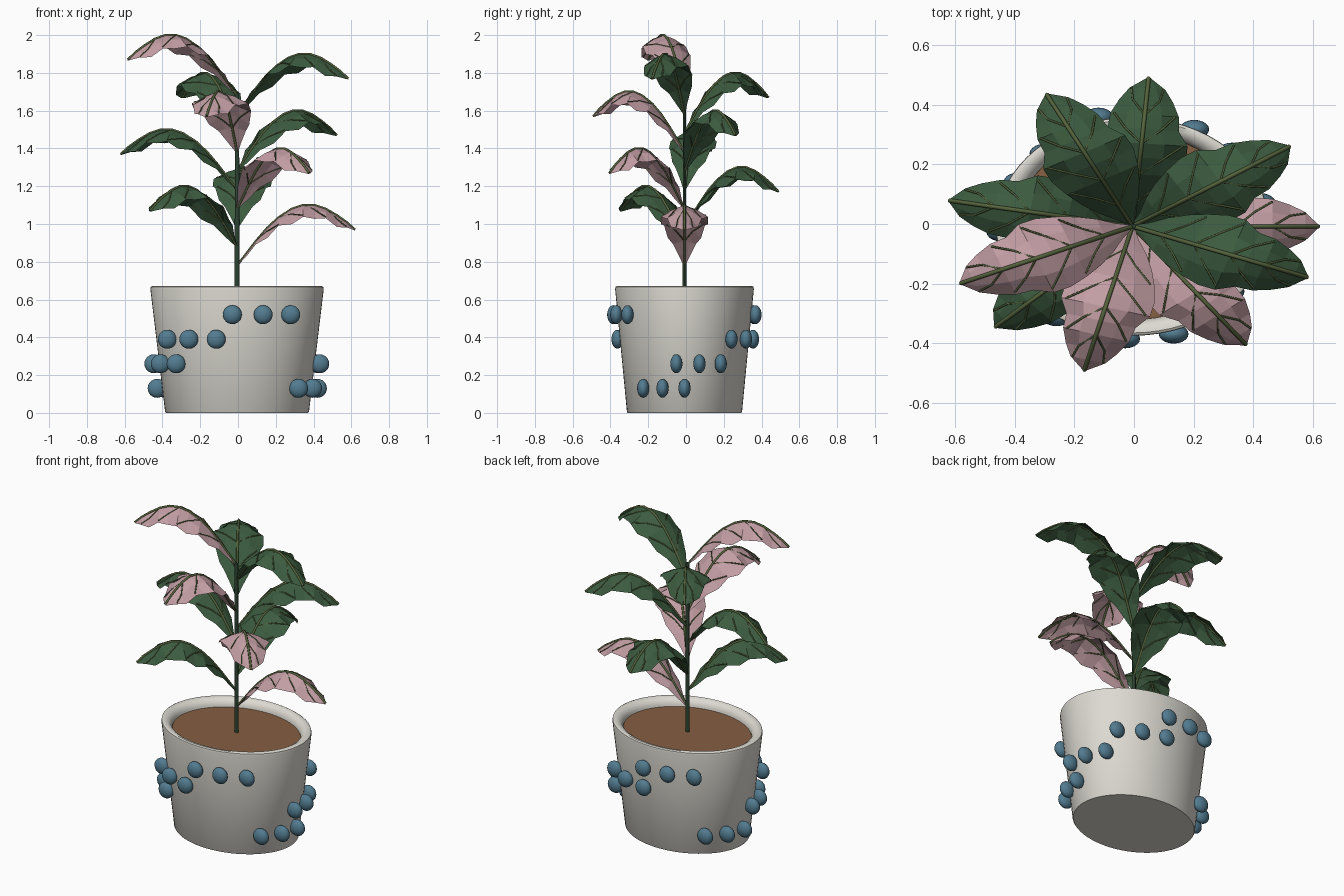
import bpy, bmesh, math
from mathutils import Vector

if "Cube" in bpy.data.objects:
    bpy.data.objects.remove(bpy.data.objects["Cube"], do_unlink=True)

CENTRE = Vector((-0.005, -0.008, 0))
SQUASH = 0.8  # everything is oval: narrower front to back


def material(name, rgb):
    m = bpy.data.materials.new(name)
    m.use_nodes = True
    m.diffuse_color = (*rgb, 1)
    m.node_tree.nodes["Principled BSDF"].inputs["Base Color"].default_value = (*rgb, 1)
    return m


POT = material("pale_ceramic", (0.72, 0.70, 0.64))
SOIL = material("brown_soil", (0.24, 0.115, 0.055))
BEAD = material("blue_glaze", (0.085, 0.20, 0.28))
GREEN = material("leaf_green", (0.045, 0.105, 0.05))
PINK = material("leaf_pink", (0.54, 0.34, 0.37))
STEM = material("stem_green", (0.025, 0.055, 0.03))
VEIN = material("vein_olive", (0.09, 0.125, 0.045))


def polar(radius, angle, z, side=0.0):
    """Point at a radius and angle, shifted sideways, on the oval plan."""
    c, s = math.cos(angle), math.sin(angle)
    return CENTRE + Vector((radius * c - side * s, SQUASH * (radius * s + side * c), z))


def add_object(name, bm, mat, smooth=False):
    bmesh.ops.recalc_face_normals(bm, faces=bm.faces) if smooth else None
    mesh = bpy.data.meshes.new(name)
    bm.to_mesh(mesh)
    bm.free()
    mesh.materials.append(mat)
    ob = bpy.data.objects.new(name, mesh)
    bpy.context.collection.objects.link(ob)
    if smooth:
        bpy.ops.object.select_all(action='DESELECT')
        ob.select_set(True)
        bpy.context.view_layer.objects.active = ob
        bpy.ops.object.shade_smooth_by_angle(angle=math.radians(40))
    return ob


def lathe(name, profile, mat, steps=64):
    bm = bmesh.new()
    rings = []
    for r, z in profile:
        count = steps if r > 0 else 1
        rings.append([bm.verts.new(polar(r, 2 * math.pi * k / steps, z)) for k in range(count)])
    for a, b in zip(rings, rings[1:]):
        for k in range(steps):
            n = (k + 1) % steps
            quad = [a[k % len(a)], a[n % len(a)], b[n % len(b)], b[k % len(b)]]
            bm.faces.new(list(dict.fromkeys(quad)))
    return add_object(name, bm, mat, smooth=True)


def tubes(name, paths, radius, mat):
    cu = bpy.data.curves.new(name, 'CURVE')
    cu.dimensions = '3D'
    cu.bevel_depth = radius
    cu.bevel_resolution = 1
    cu.use_fill_caps = True
    for path in paths:
        sp = cu.splines.new('POLY')
        sp.points.add(len(path) - 1)
        for p, co in zip(sp.points, path):
            p.co = (*co, 1)
    cu.materials.append(mat)
    ob = bpy.data.objects.new(name, cu)
    bpy.context.collection.objects.link(ob)
    return ob


# Pot with a rounded rim, and the soil inside it
lathe("pot", [(0, 0), (0.376, 0), (0.381, 0.006), (0.459, 0.655), (0.457, 0.667),
              (0.447, 0.672), (0.425, 0.669), (0.405, 0.657), (0.392, 0.635),
              (0.388, 0.58), (0, 0.58)], POT)
lathe("soil", [(0, 0.622), (0.391, 0.622)], SOIL)

# Beads: two strands climbing around the pot, three beads in each step
bm = bmesh.new()
for row, starts in enumerate([(-40, 134), (-7, 183), (43, 216), (84, 267)]):
    z = 0.13 * (row + 1)
    for start in starts:
        for k in range(3):
            centre = polar(0.38 + 0.12 * z + 0.03, math.radians(start + 20 * k), z)
            new = bmesh.ops.create_uvsphere(bm, u_segments=20, v_segments=12, radius=0.05)
            for v in new["verts"]:
                v.co = centre + Vector((v.co.x, v.co.y * 0.64, v.co.z))
add_object("pot_beads", bm, BEAD, smooth=True)

# Stem
lathe("stem", [(0, 0.6), (0.013, 0.6), (0.011, 1.69), (0, 1.69)], STEM, steps=10)

# Leaf stations: distance out, rise above the leaf base, half width
LEAF = [(0, 0, 0.006), (0.05, 0.065, 0.035), (0.10, 0.13, 0.075), (0.16, 0.20, 0.11),
        (0.22, 0.255, 0.135), (0.29, 0.30, 0.155), (0.35, 0.32, 0.155), (0.41, 0.32, 0.12),
        (0.47, 0.30, 0.115), (0.53, 0.265, 0.09), (0.58, 0.23, 0.06), (0.625, 0.19, 0.006)]


def leaf_point(station, across, base, angle):
    """Point on a leaf: across runs from -1 to 1, with drooping ruffled edges."""
    r, rise, half = LEAF[station]
    t = abs(across)
    droop = half * (0.30 + 0.5 * r) * t ** 1.5
    ruffle = 0.012 * (-1) ** station * t * t * min(1, half / 0.1)
    return polar(r, angle, base + rise - droop + ruffle, across * half)


ribs, veins = [], []
for i in range(10):
    base, angle = 0.78 + 0.1 * i, math.radians(-137.5 * i)
    bm = bmesh.new()
    grid = [[bm.verts.new(leaf_point(s, a, base, angle)) for a in (-1, -0.5, 0, 0.5, 1)]
            for s in range(len(LEAF))]
    for a, b in zip(grid, grid[1:]):
        for k in range(4):
            bm.faces.new((a[k], b[k], b[k + 1], a[k + 1]))
    add_object("leaf_%d" % (i + 1), bm, PINK if i % 3 == 0 else GREEN)

    ribs.append([leaf_point(s, 0, base, angle) for s in range(len(LEAF))])
    for s in (2, 4, 6, 8):
        for side in (-1, 1):
            veins.append([leaf_point(s, 0, base, angle),
                          leaf_point(s + 1, side * 0.5, base, angle),
                          leaf_point(s + 2, side * 0.9, base, angle)])

# Midribs and side veins
tubes("leaf_midribs", ribs, 0.007, VEIN)
tubes("leaf_side_veins", veins, 0.0035, VEIN)
